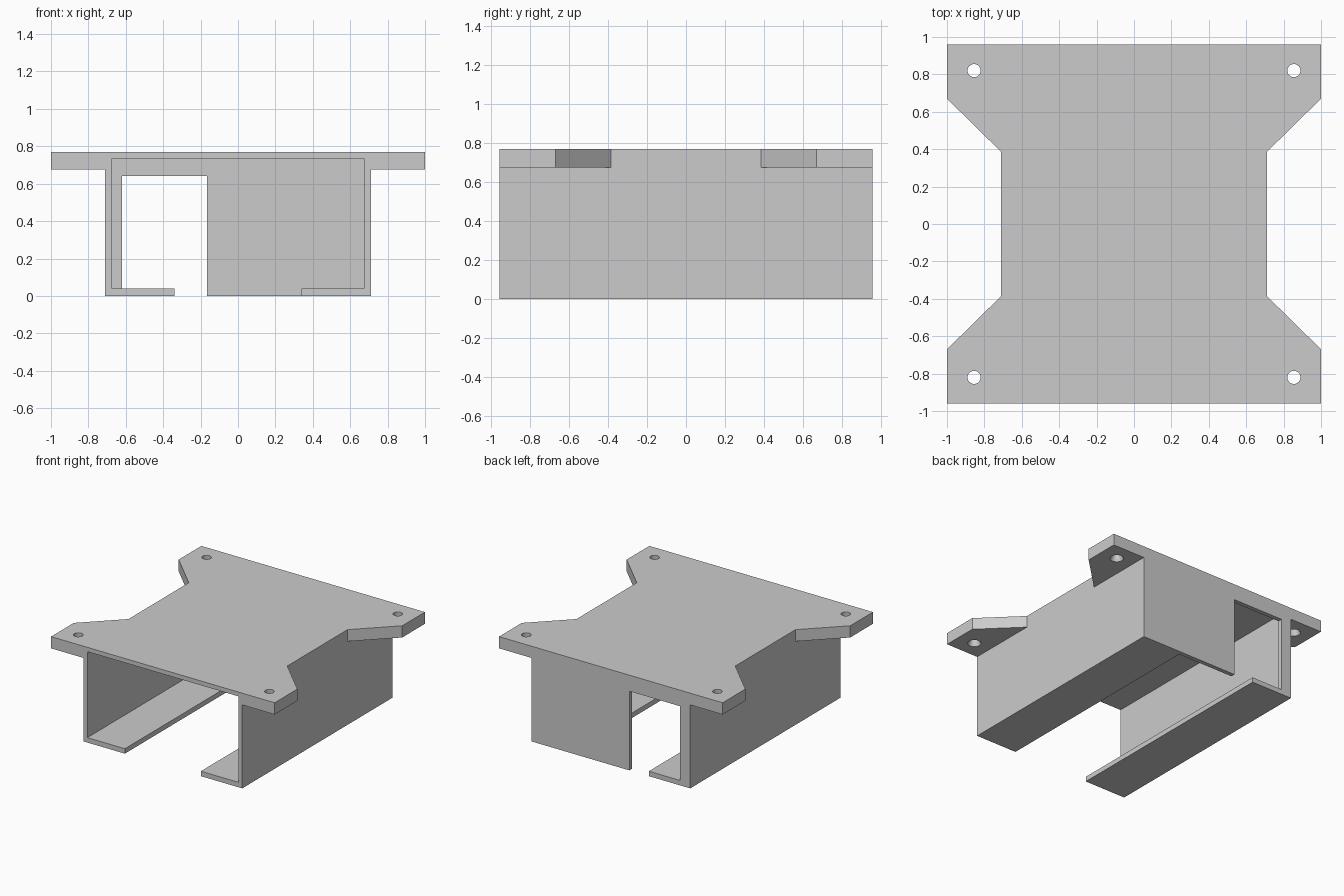
import bpy
import bmesh
from mathutils import Matrix

if "Cube" in bpy.data.objects:
    bpy.data.objects.remove(bpy.data.objects["Cube"], do_unlink=True)

HALF_Y, TOP, TAB_Z = 0.96, 0.77, 0.675
OUTER, INNER = 0.71, 0.675
BACK_T = 0.035

grey = bpy.data.materials.new("plain grey")
grey.use_nodes = True
colour = (0.6, 0.6, 0.6, 1)
grey.diffuse_color = colour
grey.node_tree.nodes["Principled BSDF"].inputs["Base Color"].default_value = colour


def finish(name, bm):
    bmesh.ops.recalc_face_normals(bm, faces=bm.faces)
    mesh = bpy.data.meshes.new(name)
    bm.to_mesh(mesh)
    bm.free()
    mesh.materials.append(grey)
    obj = bpy.data.objects.new(name, mesh)
    bpy.context.collection.objects.link(obj)
    return obj


def prism(name, outline, z0, z1):
    bm = bmesh.new()
    face = bm.faces.new([bm.verts.new((x, y, z0)) for x, y in outline])
    new = bmesh.ops.extrude_face_region(bm, geom=[face])["geom"]
    verts = [v for v in new if isinstance(v, bmesh.types.BMVert)]
    bmesh.ops.translate(bm, verts=verts, vec=(0, 0, z1 - z0))
    return finish(name, bm)


def box(name, x0, x1, y0, y1, z0, z1):
    return prism(name, [(x0, y0), (x1, y0), (x1, y1), (x0, y1)], z0, z1)


def cone(name, x, y, z0, z1, r0, r1):
    bm = bmesh.new()
    bmesh.ops.create_cone(bm, cap_ends=True, segments=32, radius1=r0, radius2=r1,
                          depth=z1 - z0,
                          matrix=Matrix.Translation((x, y, (z0 + z1) / 2)))
    return finish(name, bm)


def combine(target, tool, operation):
    mod = target.modifiers.new(tool.name, "BOOLEAN")
    mod.operation, mod.solver, mod.object = operation, "EXACT", tool
    tool.hide_render = True
    graph = bpy.context.evaluated_depsgraph_get()
    mesh = bpy.data.meshes.new_from_object(target.evaluated_get(graph))
    target.modifiers.clear()
    target.data = mesh
    bpy.data.objects.remove(tool, do_unlink=True)


# Mounting plate with four flared corner tabs
corner = [(1, HALF_Y), (1, 0.67), (OUTER, 0.385)]
right = corner + [(x, -y) for x, y in reversed(corner)]
outline = right + [(-x, y) for x, y in reversed(right)]
bracket = prism("mounting_bracket", outline, TAB_Z, TOP)

# Housing under the plate
combine(bracket, box("housing", -OUTER, OUTER, -HALF_Y, HALF_Y, 0, TOP), "UNION")

# Cavity open at the front, slot between the bottom lips, doorway in the back wall
inside_back = HALF_Y - BACK_T
combine(bracket, box("cavity", -INNER, INNER, -1.2, inside_back, 0.04, 0.735), "DIFFERENCE")
combine(bracket, box("slot", -0.34, 0.34, -1.2, inside_back, -0.2, 0.3), "DIFFERENCE")
combine(bracket, box("doorway", -0.62, -0.165, 0.8, 1.2, 0.04, 0.64), "DIFFERENCE")
combine(bracket, box("doorway_gap", -0.34, -0.165, 0.8, 1.2, -0.2, 0.3), "DIFFERENCE")

# Screw holes, countersunk from below
for sx in (-1, 1):
    for sy in (-1, 1):
        x, y = sx * 0.855, sy * 0.82
        combine(bracket, cone("hole", x, y, 0.6, 0.9, 0.035, 0.035), "DIFFERENCE")
        combine(bracket, cone("countersink", x, y, TAB_Z - 0.03, TAB_Z + 0.03,
                              0.065, 0.035), "DIFFERENCE")

# Smooth hole walls, crisp edges elsewhere
bpy.ops.object.select_all(action="DESELECT")
bracket.select_set(True)
bpy.context.view_layer.objects.active = bracket
bpy.ops.object.shade_smooth_by_angle(angle=0.5)
